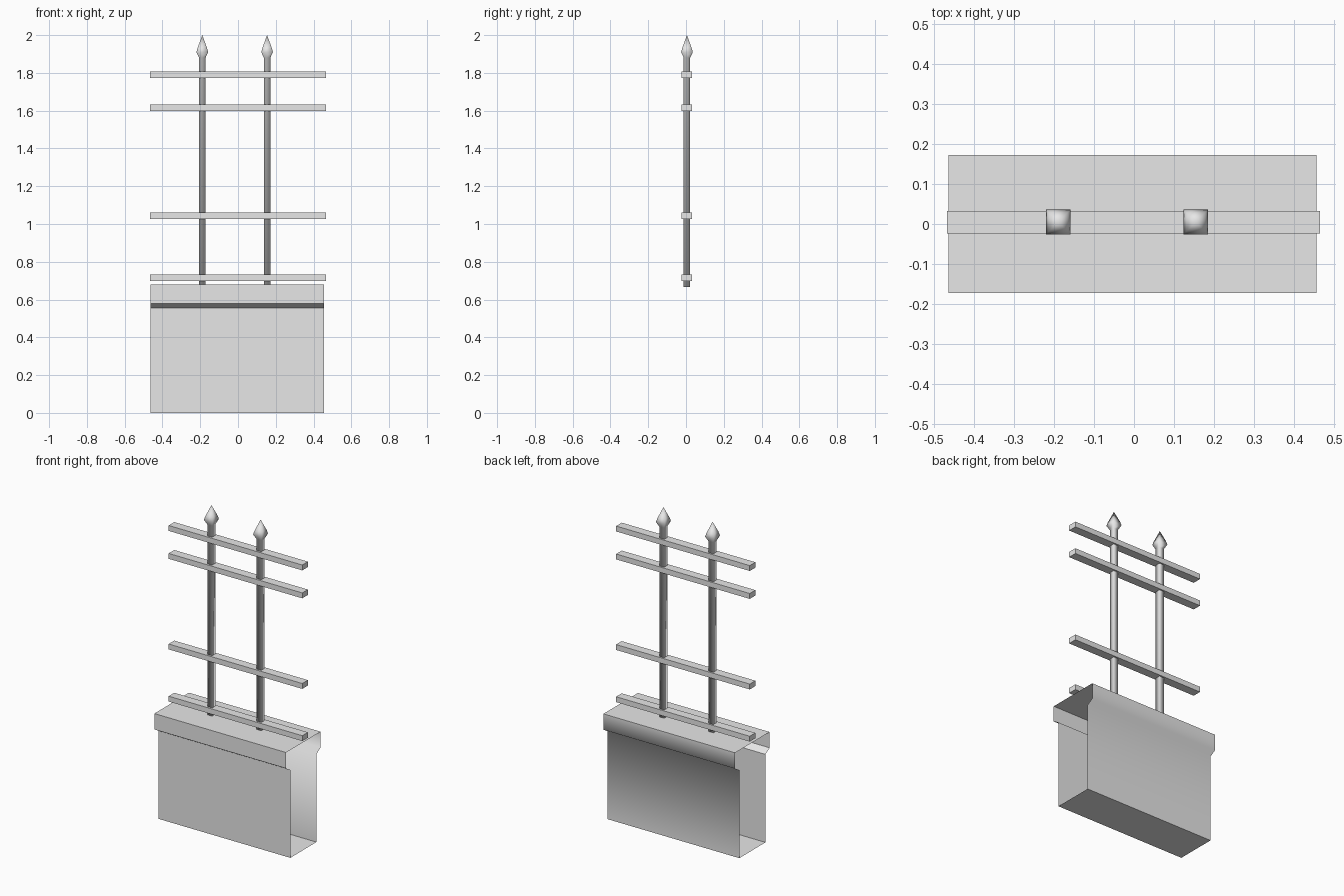
import bpy
import bmesh

old = bpy.data.objects.get("Cube")
if old:
    bpy.data.objects.remove(old, do_unlink=True)

GREY = (0.8, 0.8, 0.8, 1.0)
grey = bpy.data.materials.new("plain_grey")
grey.use_nodes = True
grey.diffuse_color = GREY
grey.node_tree.nodes["Principled BSDF"].inputs["Base Color"].default_value = GREY


def add_object(name, bm):
    mesh = bpy.data.meshes.new(name)
    bm.to_mesh(mesh)
    bm.free()
    mesh.materials.append(grey)
    obj = bpy.data.objects.new(name, mesh)
    bpy.context.collection.objects.link(obj)
    return obj


def wall():
    """Open-ended shell with an overhanging coping, swept along x."""
    half = [(0.13, 0.0), (0.13, 0.555), (0.172, 0.58), (0.172, 0.68)]
    profile = half + [(-y, z) for y, z in reversed(half)]
    bm = bmesh.new()
    ends = [[bm.verts.new((x, y, z)) for y, z in profile] for x in (-0.463, 0.456)]
    n = len(profile)
    for i in range(n):
        j = (i + 1) % n
        face = bm.faces.new((ends[0][i], ends[0][j], ends[1][j], ends[1][i]))
        # The back panels shade as one soft surface
        face.smooth = i < len(half) - 1
    for edge in bm.edges:
        if len({f.smooth for f in edge.link_faces}) > 1:
            edge.smooth = False
    add_object("wall", bm)


def rail(name, z):
    """Square horizontal bar."""
    bm = bmesh.new()
    bmesh.ops.create_cube(bm, size=1)
    bmesh.ops.scale(bm, vec=(0.932, 0.056, 0.034), verts=bm.verts)
    bmesh.ops.translate(bm, vec=(-0.001, 0.004, z), verts=bm.verts)
    add_object(name, bm)


def post(name, x):
    """Square post with a pointed spear head, lofted from square rings."""
    y = 0.005
    sections = [(0.017, 0.667), (0.017, 1.88), (0.031, 1.91), (0.024, 1.935)]
    corners = [(-1, -1), (1, -1), (1, 1), (-1, 1)]
    bm = bmesh.new()
    rings = [[bm.verts.new((x + r * u, y + r * v, z)) for u, v in corners]
             for r, z in sections]
    tip = bm.verts.new((x, y, 2.0))
    bm.faces.new(rings[0][::-1])
    for i in range(4):
        j = (i + 1) % 4
        for low, high in zip(rings, rings[1:]):
            bm.faces.new((low[i], low[j], high[j], high[i]))
        bm.faces.new((rings[-1][i], rings[-1][j], tip))
    for face in bm.faces:
        face.smooth = True
    add_object(name, bm)


# Masonry base
wall()

# Horizontal rails, bottom to top
for label, height in (("bottom", 0.715), ("lower", 1.044),
                      ("upper", 1.615), ("top", 1.791)):
    rail(label + "_rail", height)

# Spear-topped posts
post("right_post", -0.189)
post("left_post", 0.154)
